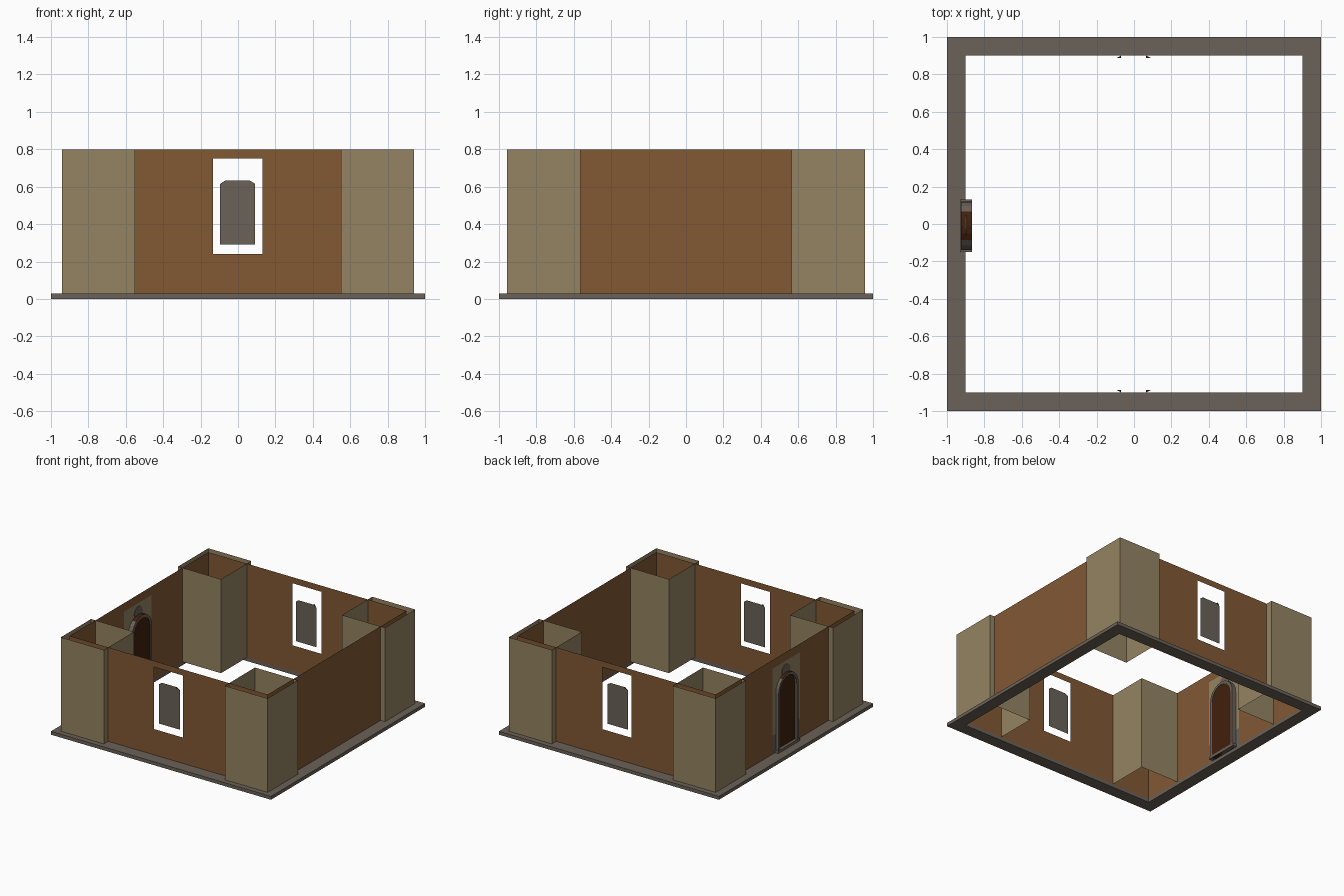
import bpy, bmesh, math

if "Cube" in bpy.data.objects:
    bpy.data.objects.remove(bpy.data.objects["Cube"])

def mat(name, rgb):
    m = bpy.data.materials.new(name)
    m.diffuse_color = (*rgb, 1)
    m.use_nodes = True
    m.node_tree.nodes["Principled BSDF"].inputs["Base Color"].default_value = m.diffuse_color
    return m

STONE = mat("grey stone", (0.147, 0.122, 0.100))
KHAKI = mat("khaki plaster", (0.296, 0.231, 0.122))
BROWN = mat("brown wall", (0.223, 0.098, 0.034))
DARK = mat("dark door wood", (0.053, 0.015, 0.004))

BASE, TOP, W = 0.028, 0.80, 0.90

def make(name, verts, faces, *mats):
    me = bpy.data.meshes.new(name)
    me.from_pydata(verts, [], faces)
    for m in mats:
        me.materials.append(m)
    ob = bpy.data.objects.new(name, me)
    bpy.context.collection.objects.link(ob)
    return ob

def fix_normals(ob):
    bm = bmesh.new()
    bm.from_mesh(ob.data)
    bmesh.ops.recalc_face_normals(bm, faces=bm.faces)
    bm.to_mesh(ob.data)
    bm.free()

def ring(name, loops, closed, *mats):
    """Skin a list of equal loops, one to the next (closed joins last to first)."""
    n, k = len(loops[0]), len(loops)
    verts = [p for l in loops for p in l]
    faces = [(a * n + i, a * n + (i + 1) % n, (a + 1) % k * n + (i + 1) % n, (a + 1) % k * n + i)
             for a in range(k if closed else k - 1) for i in range(n)]
    ob = make(name, verts, faces, *mats)
    if closed:
        fix_normals(ob)
    return ob

def square(h, z):
    return [(-h, -h, z), (h, -h, z), (h, h, z), (-h, h, z)]

def wall(name, place, hole=None):
    """Thin wall sheet; place maps (u, z) to a point, hole is (u0, u1, z0, z1)."""
    outer = [place(-W, BASE), place(W, BASE), place(W, TOP), place(-W, TOP)]
    if not hole:
        return make(name, outer, [(0, 1, 2, 3)], BROWN)
    a, b, c, d = hole
    inner = [place(a, c), place(b, c), place(b, d), place(a, d)]
    return ring(name, [outer, inner], False, BROWN)

# Square base frame
ring("base_frame", [square(1, 0), square(1, BASE), square(W, BASE), square(W, 0)], True, STONE)

# Walls: front and back have window openings, left has the doorway panel
WINDOW = (-0.133, 0.13, 0.24, 0.75)
PANEL = (-0.195, 0.16, BASE, 0.73)
wall("front_wall", lambda u, z: (u, -W, z), WINDOW)
wall("back_wall", lambda u, z: (u, W, z), WINDOW)
wall("right_wall", lambda u, z: (W, u, z))
wall("left_wall", lambda u, z: (-W, u, z), PANEL)

# Open square corner towers
for sx, nx in ((-1, "left"), (1, "right")):
    for sy, ny in ((-1, "front"), (1, "back")):
        x0, x1 = sorted((sx * 0.55, sx * 0.94))
        y0, y1 = sorted((sy * 0.565, sy * 0.957))
        loops = [[(x0, y0, z), (x1, y0, z), (x1, y1, z), (x0, y1, z)] for z in (BASE, TOP)]
        ring(f"{ny}_{nx}_tower", loops, False, KHAKI)

# Window shutters with clipped top corners, and their small corner webs
for s, n in ((-1, "front"), (1, "back")):
    y, yo = s * 0.887, s * 0.9
    prof = [(-0.095, 0.29), (0.092, 0.29), (0.092, 0.615), (0.065, 0.632), (-0.07, 0.632), (-0.095, 0.615)]
    make(f"{n}_window_shutter", [(x, y, z) for x, z in prof], [range(6)], STONE)
    webs = [(0.092, y, 0.615), (0.065, y, 0.632), (0.065, yo, 0.632),
            (-0.095, y, 0.615), (-0.07, y, 0.632), (-0.07, yo, 0.632)]
    make(f"{n}_shutter_corners", webs, [(0, 1, 2), (3, 4, 5)], DARK)

# Doorway panel: stone plinth below, plaster above
p0, p1, pz0, pz1 = PANEL
make("door_panel", [(-W, y, z) for z in (pz0, 0.18, pz1) for y in (p0, p1)],
     [(0, 2, 3, 1), (2, 4, 5, 3)], KHAKI, STONE)
bpy.data.objects["door_panel"].data.polygons[0].material_index = 1

# Arched door and its stone surround
CY, SPRING = -0.01, 0.51

def arch(r, x):
    pts = [(x, CY + r, BASE)]
    pts += [(x, CY + r * math.cos(math.pi * i / 10), SPRING + r * math.sin(math.pi * i / 10)) for i in range(11)]
    return pts + [(x, CY - r, BASE)]

def slab(name, lo, hi, *mats):
    ob = ring(name, [lo, hi], False, *mats)
    n = len(lo)
    bm = bmesh.new()
    bm.from_mesh(ob.data)
    bm.verts.ensure_lookup_table()
    bm.faces.new(bm.verts[:n])
    bm.faces.new(bm.verts[n:])
    bmesh.ops.recalc_face_normals(bm, faces=bm.faces)
    bm.to_mesh(ob.data)
    bm.free()
    return ob

slab("door", arch(0.112, -0.907), arch(0.112, -0.868), DARK)
band = ring("door_surround", [arch(0.13, -0.925), arch(0.13, -0.865), arch(0.108, -0.865), arch(0.108, -0.925)],
            True, STONE, DARK)
for f in band.data.polygons:            # dark wood crown on top of the arch
    if f.normal.z > 0.75:
        f.material_index = 1

# Round keystone plate above the arch
disc = lambda x: [(x, CY + 0.055 * math.cos(math.tau * i / 10), 0.655 + 0.05 * math.sin(math.tau * i / 10))
                  for i in range(10)]
slab("keystone", disc(-0.904), disc(-0.896), STONE)

# Door threshold
slab("threshold", [(-0.93, y, z) for y, z in ((-0.15, BASE), (0.13, BASE), (0.13, 0.05), (-0.15, 0.05))],
     [(-0.865, y, z) for y, z in ((-0.15, BASE), (0.13, BASE), (0.13, 0.05), (-0.15, 0.05))], STONE)
